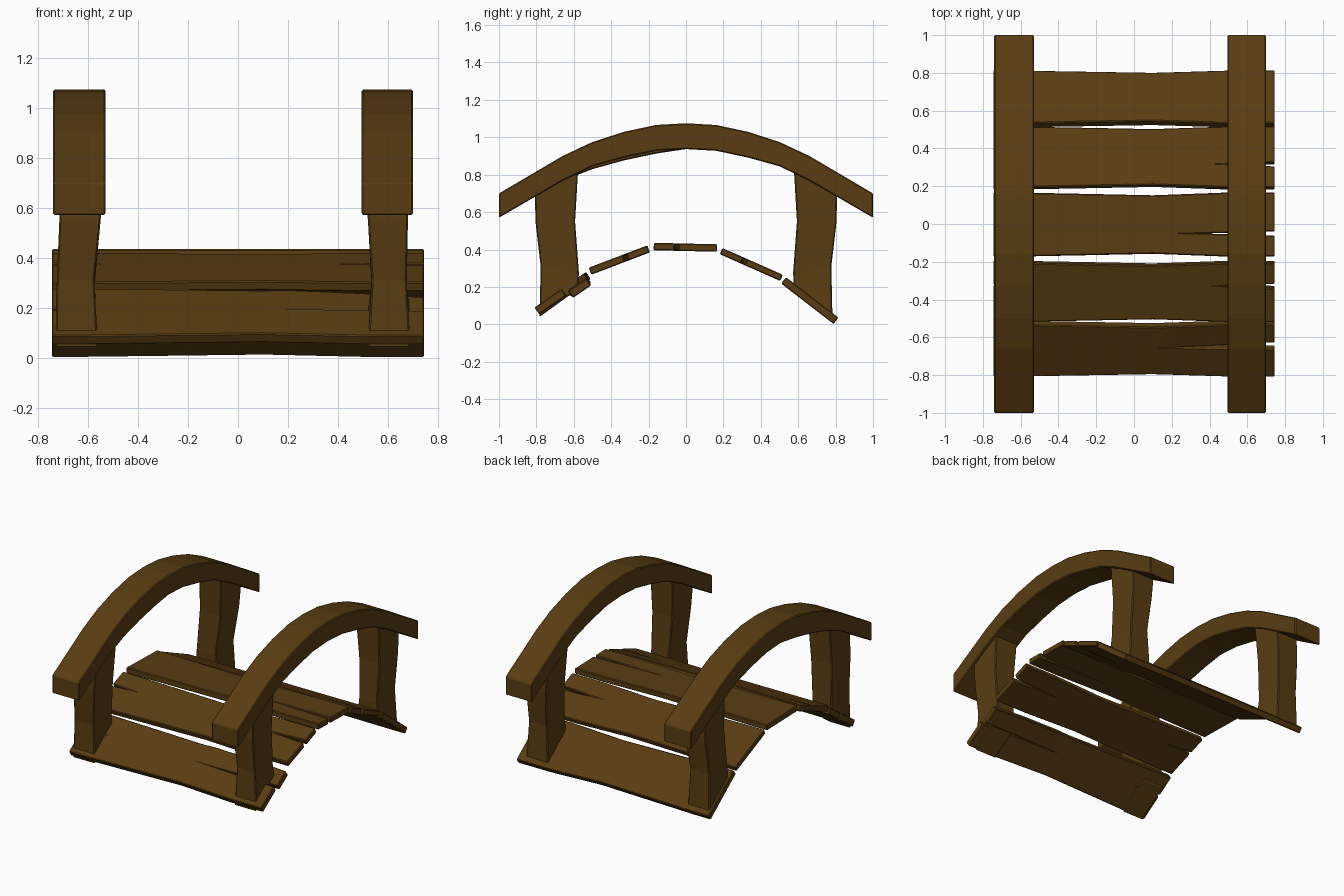
import bpy, bmesh
from mathutils import Vector

if "Cube" in bpy.data.objects:
    bpy.data.objects.remove(bpy.data.objects["Cube"])

wood = bpy.data.materials.new("dark brown wood")
wood.diffuse_color = (0.1, 0.046, 0.006, 1)
wood.use_nodes = True
wood.node_tree.nodes["Principled BSDF"].inputs["Base Color"].default_value = wood.diffuse_color


def finish(name, bm, bevel):
    bmesh.ops.recalc_face_normals(bm, faces=bm.faces)
    me = bpy.data.meshes.new(name)
    bm.to_mesh(me)
    bm.free()
    ob = bpy.data.objects.new(name, me)
    bpy.context.collection.objects.link(ob)
    me.materials.append(wood)
    m = ob.modifiers.new("bevel", 'BEVEL')
    m.width, m.segments, m.limit_method = bevel, 1, 'ANGLE'
    m.angle_limit = 0.9
    return ob


def loft(name, rings, bevel):
    # solid through a list of four-cornered rings
    bm = bmesh.new()
    vs = [[bm.verts.new(p) for p in r] for r in rings]
    for a, b in zip(vs, vs[1:]):
        for i in range(4):
            j = (i + 1) % 4
            bm.faces.new((a[i], a[j], b[j], b[i]))
    bm.faces.new(vs[0][::-1])
    bm.faces.new(vs[-1])
    return finish(name, bm, bevel)


# Arched handrails: (y, bottom z, top z) for half the arch
half = [(0, .937, 1.075), (.16, .928, 1.066), (.33, .892, 1.03),
        (.5, .845, .975), (.66, .768, .90), (1, .57, .70)]
arch = [(-y, a, b) for y, a, b in half[:0:-1]] + half
for side, x0, x1 in (("left", -.74, -.53), ("right", .495, .70)):
    rings = []
    for y, lo, hi in arch:
        dip = .015 if side == "left" and -.55 < y < -.1 else 0
        rings.append([(x0, y, lo - dip), (x1, y, lo - dip), (x1, y, hi), (x0, y, hi)])
    loft(side + "_handrail", rings, .006)

# Crooked posts: rows of x range, outer y/z, inner y/z
rows = {"left": [(-.73, -.56), (-.725, -.575), (-.715, -.55), (-.705, -.535)],
        "right": [(.52, .69), (.535, .675), (.52, .68), (.505, .685)]}
outer = [(.783, .04), (.777, .31), (.805, .55), (.808, .73)]
inner = [(.575, .19), (.573, .28), (.593, .55), (.575, .86)]
for side, xs in rows.items():
    for place, s in (("front", -1), ("back", 1)):
        rings = [[(a, s * o[0], o[1]), (b, s * o[0], o[1]),
                  (b, s * i[0], i[1]), (a, s * i[0], i[1])]
                 for (a, b), o, i in zip(xs, outer, inner)]
        loft(f"{place}_{side}_post", rings, .006)


# Deck planks: waisted boards with split ends
def plank(name, front, back, split, tip, thick, left_split=None, droop=0):
    f, b = Vector((0, *front)), Vector((0, *back))
    L = (b - f).length
    d = (b - f) / L
    n = Vector((1, 0, 0)).cross(d)
    xs = sorted({-.745, -.62, -.2, .1, .2, .5, .745, tip})
    cols = []
    for x in xs:
        pinch = max(0, .015 * (1 - abs(x - .1) / (.7 if x < .1 else .4)))
        gap, at = 0, split
        if x > tip:
            gap = .012 * (x - tip) / (.745 - tip)
        if x < -.7 and left_split:
            gap = .008
        sink = droop * max(0, (x - .2) / .545)
        pts = [(pinch, 0), (at * L - gap, 0), (at * L + gap, sink), (L - pinch - sink * .6, sink)]
        cols.append([f + d * v - n * w + Vector((x, 0, 0)) for v, w in pts])
    bm = bmesh.new()
    for c, e in zip(cols, cols[1:]):
        for k in (0, 2):
            bm.faces.new([bm.verts.new(p) for p in (c[k], e[k], e[k + 1], c[k + 1])])
    bmesh.ops.remove_doubles(bm, verts=bm.verts, dist=.0005)
    bmesh.ops.recalc_face_normals(bm, faces=bm.faces)
    if sum(p.normal.z for p in bm.faces) < 0:
        bmesh.ops.reverse_faces(bm, faces=bm.faces)
    # thicken downwards
    top = bm.faces[:]
    bottom = bmesh.ops.duplicate(bm, geom=top)
    low = [g for g in bottom["geom"] if isinstance(g, bmesh.types.BMVert)]
    bmesh.ops.translate(bm, verts=low, vec=-n * thick)
    vmap, emap = bottom["vert_map"], [e for e in {e for t in top for e in t.edges} if e.is_boundary]
    for e in emap:
        p, q = e.verts
        bm.faces.new((p, q, vmap[q], vmap[p]))
    finish(name, bm, .005)


plank("front_plank", (-.81, .09), (-.535, .28), .56, .2, .045, True, .03)
plank("second_plank", (-.52, .303), (-.207, .422), .61, .5, .04, True)
plank("middle_plank", (-.172, .436), (.167, .428), .36, .36, .04)
plank("fourth_plank", (.195, .408), (.518, .265), .38, .5, .036)
plank("back_plank", (.535, .252), (.815, .036), .5, .745, .043)
